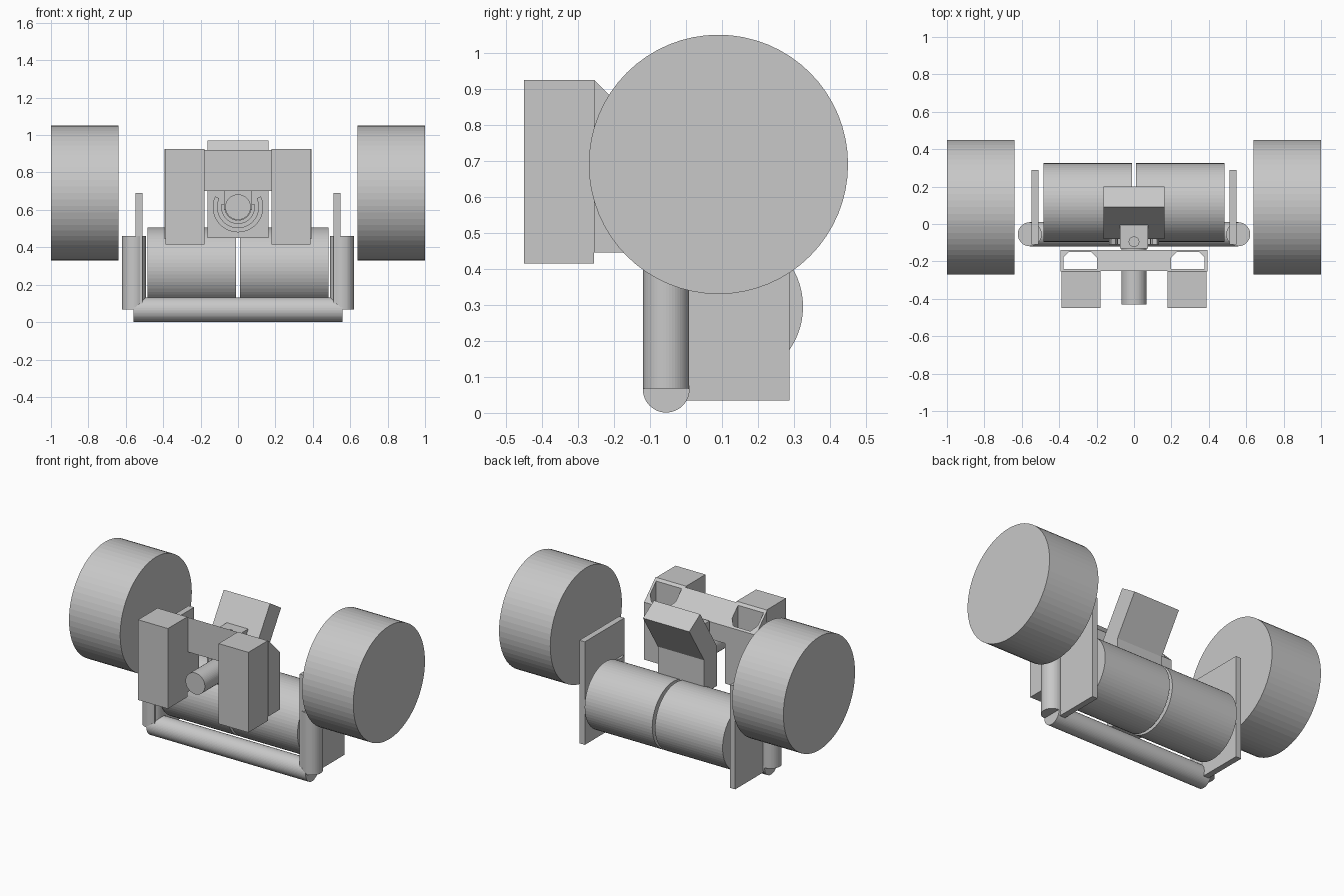
import bpy, bmesh, math
from mathutils import Vector

cube = bpy.data.objects.get("Cube")
if cube:
    bpy.data.objects.remove(cube, do_unlink=True)

GREY = (0.58, 0.58, 0.58, 1)
grey = bpy.data.materials.new("light grey")
grey.use_nodes = True
grey.diffuse_color = GREY
grey.node_tree.nodes["Principled BSDF"].inputs["Base Color"].default_value = GREY


def prism(name, points, start, end, axis):
    """Extrude a 2D profile along an axis; points are the other two axes in order."""
    bm = bmesh.new()

    def place(p, d):
        co = list(p)
        co.insert("xyz".index(axis), d)
        return Vector(co)
    face = bm.faces.new([bm.verts.new(place(p, start)) for p in points])
    grown = bmesh.ops.extrude_face_region(bm, geom=[face])["geom"]
    move = place((0, 0), end - start)
    bmesh.ops.translate(bm, vec=move, verts=[g for g in grown if isinstance(g, bmesh.types.BMVert)])
    bmesh.ops.recalc_face_normals(bm, faces=bm.faces)
    mesh = bpy.data.meshes.new(name)
    bm.to_mesh(mesh)
    bm.free()
    mesh.materials.append(grey)
    obj = bpy.data.objects.new(name, mesh)
    bpy.context.collection.objects.link(obj)
    return obj


def box(name, x, y, z):
    return prism(name, [(x[0], y[0]), (x[1], y[0]), (x[1], y[1]), (x[0], y[1])], z[0], z[1], "z")


def arc(centre, r, a0, a1, n):
    steps = [math.radians(a0 + (a1 - a0) * i / n) for i in range(n + 1)]
    return [(centre[0] + r * math.cos(a), centre[1] + r * math.sin(a)) for a in steps]


def rod(name, centre, r, start, end, axis, n=64):
    return prism(name, arc(centre, r, 0, 360, n)[:-1], start, end, axis)


def cut(obj, cutter):
    mod = obj.modifiers.new("cut", "BOOLEAN")
    mod.operation, mod.object, mod.solver = "DIFFERENCE", cutter, "EXACT"
    bpy.context.view_layer.objects.active = obj
    bpy.ops.object.modifier_apply(modifier=mod.name)
    bpy.data.objects.remove(cutter, do_unlink=True)


def span(side, a, b):
    return sorted((side * a, side * b))


# Cross-section of the sleeves, with a sloped rear top
sleeve_profile = [(-0.255, 0.445), (-0.14, 0.445), (-0.14, 0.81), (-0.255, 0.925)]

for side, label in ((1, "left"), (-1, "right")):
    # Wheels, rollers, end plates
    rod(label + "_wheel", (0.09, 0.69), 0.36, *span(side, 0.64, 1.0), "x")
    rod(label + "_roller", (0.115, 0.295), 0.21, *span(side, 0.01, 0.485), "x")
    box(label + "_end_plate", span(side, 0.51, 0.548), (-0.11, 0.288), (0.035, 0.69))
    # Upright of the tubular frame
    rod(label + "_frame_post", (side * 0.557, -0.055), 0.064, 0.068, 0.46, "z", 48)
    # Front weight and the hollow sleeve behind it
    box(label + "_front_box", span(side, 0.178, 0.388), (-0.45, -0.255), (0.415, 0.925))
    sleeve = prism(label + "_sleeve", sleeve_profile, *span(side, 0.178, 0.393), "x")
    hole = [(0.198, -0.24), (0.378, -0.24), (0.378, -0.18), (0.348, -0.15),
            (0.228, -0.15), (0.198, -0.18)]
    cut(sleeve, prism("sleeve_cutter", [(side * x, y) for x, y in hole], 0.3, 1.1, "z"))

# Lower bar of the tubular frame
rod("frame_bar", (-0.055, 0.066), 0.065, -0.56, 0.56, "x", 48)

# Bridge joining the sleeves
prism("bridge", [(-0.25, 0.7), (-0.14, 0.7), (-0.14, 0.81), (-0.25, 0.92)], -0.178, 0.178, "x")

# Central body and its tilted head
box("body", (-0.163, 0.163), (-0.08, 0.05), (0.45, 0.7))
prism("tilted_head", [(-0.08, 0.7), (0.09, 0.97), (0.2, 0.9), (0.03, 0.63)], -0.163, 0.163, "x")

# Small column with a socket in its top
column = box("column", (-0.075, 0.075), (-0.13, 0.0), (0.6, 0.82))
cut(column, rod("socket_cutter", (0, -0.095), 0.026, 0.74, 0.9, "z", 24))

# Barrel and the cradle beneath it
rod("barrel", (0, 0.615), 0.068, -0.43, -0.08, "y", 48)
hub = (0, 0.615)
prism("inner_cradle", arc(hub, 0.09, 170, 370, 24) + arc(hub, 0.07, 370, 170, 24), -0.11, -0.08, "y")
prism("outer_cradle", arc(hub, 0.135, 155, 385, 24) + arc(hub, 0.11, 385, 155, 24), -0.11, -0.08, "y")
